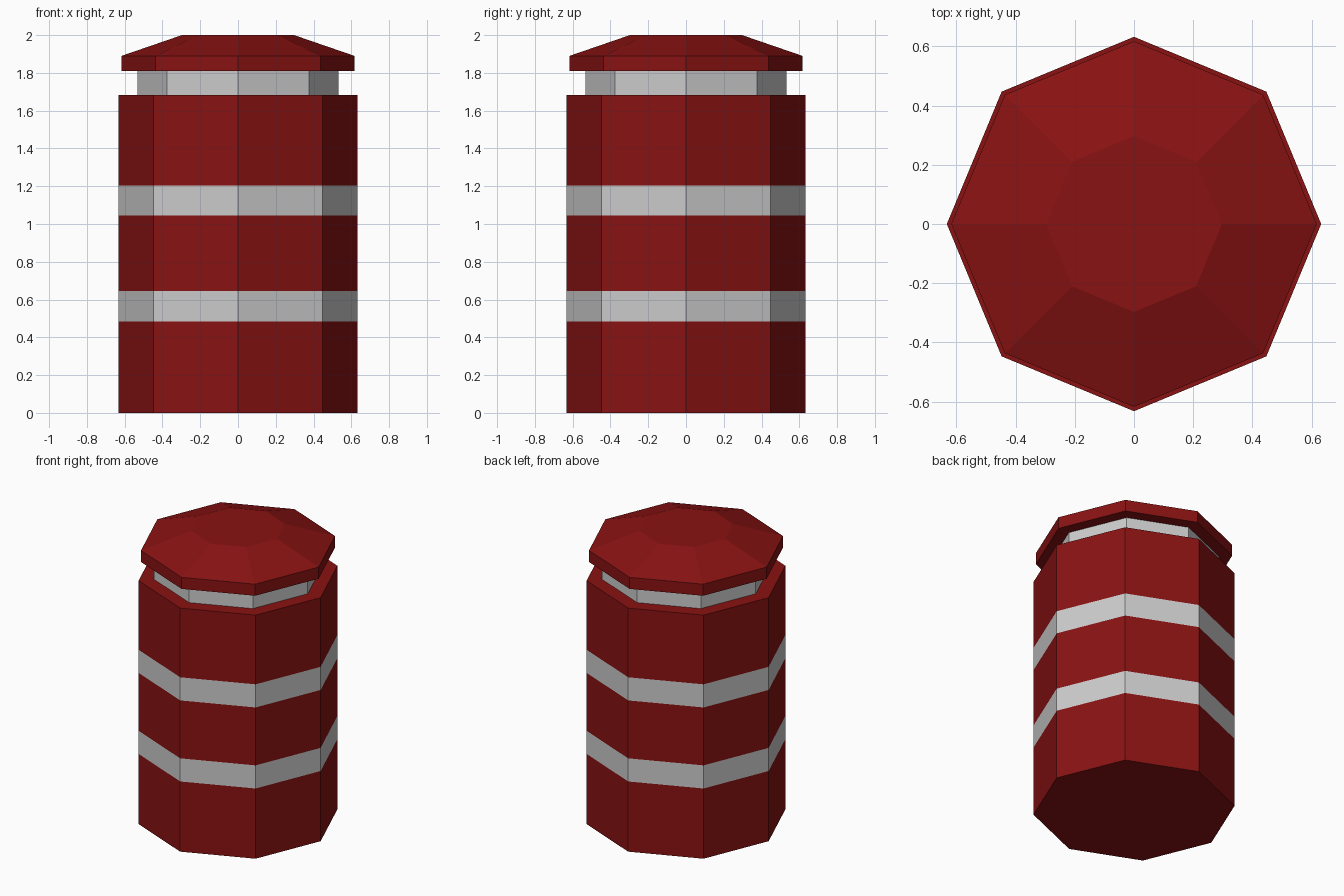
import bpy, bmesh
from math import cos, sin, pi

if "Cube" in bpy.data.objects:
    bpy.data.objects.remove(bpy.data.objects["Cube"])

SIDES = 8


def material(name, color):
    m = bpy.data.materials.new(name)
    m.diffuse_color = (*color, 1)
    m.use_nodes = True
    m.node_tree.nodes["Principled BSDF"].inputs["Base Color"].default_value = m.diffuse_color
    return m


red = material("red_paint", (0.25, 0.006, 0.006))
grey = material("reflective_grey", (0.8, 0.8, 0.8))


def lathe(name, profile, mats, bands=()):
    """Stack octagonal rings (radius, z), closed at both ends; bands use the second material."""
    bm = bmesh.new()
    rings = [[bm.verts.new((r * cos(2 * pi * i / SIDES), r * sin(2 * pi * i / SIDES), z))
              for i in range(SIDES)] for r, z in profile]
    bm.faces.new(rings[0][::-1])
    bm.faces.new(rings[-1])
    for k, (low, high) in enumerate(zip(rings, rings[1:])):
        for i in range(SIDES):
            j = (i + 1) % SIDES
            f = bm.faces.new((low[i], low[j], high[j], high[i]))
            f.material_index = 1 if k in bands else 0
    mesh = bpy.data.meshes.new(name)
    bm.to_mesh(mesh)
    bm.free()
    for m in mats:
        mesh.materials.append(m)
    obj = bpy.data.objects.new(name, mesh)
    bpy.context.collection.objects.link(obj)
    return obj


# Barrel body with two flush reflective bands
lathe("barrel_body", [(0.632, z) for z in (0, 0.485, 0.645, 1.045, 1.205, 1.683)],
      [red, grey], bands=(1, 3))

# Recessed neck between body and lid
lathe("neck", [(0.533, 1.683), (0.533, 1.81)], [grey])

# Lid with short rim and sloped top
lathe("lid", [(0.617, 1.81), (0.617, 1.89), (0.297, 2.0)], [red])
